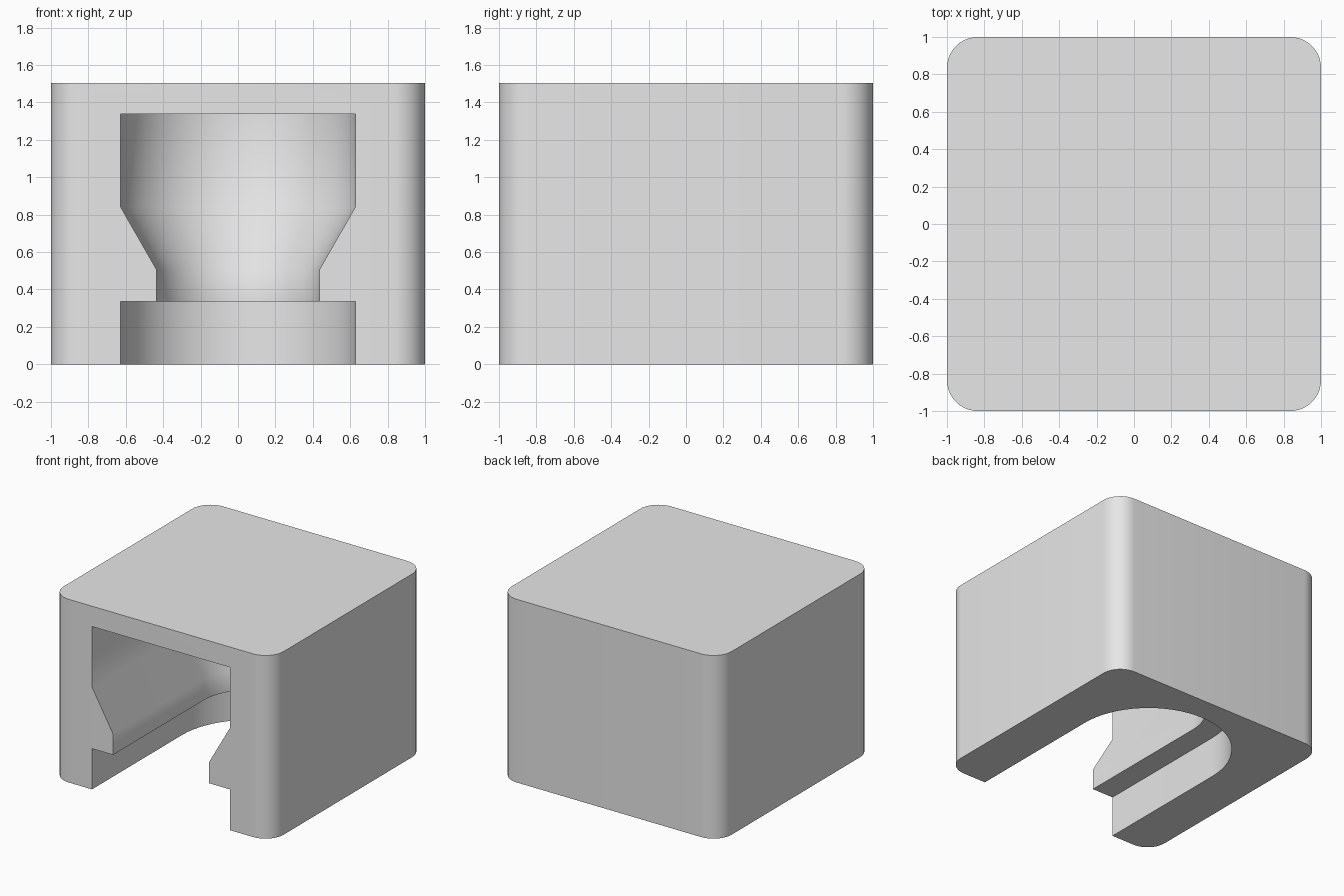
import bpy
import bmesh
from math import pi, sin, cos, radians

CORNER = 0.165      # rounding of the upright block corners
HEIGHT = 1.505
SLOT_Y = 0.17       # centre of the rounded slot end
WIDE, NECK = 0.627, 0.435
ARC = 32            # segments around the slot end

old = bpy.data.objects.get("Cube")
if old:
    bpy.data.objects.remove(old, do_unlink=True)

grey = bpy.data.materials.new("light grey")
grey.use_nodes = True
grey.diffuse_color = (0.8, 0.8, 0.8, 1)
grey.node_tree.nodes["Principled BSDF"].inputs["Base Color"].default_value = (0.8, 0.8, 0.8, 1)


def loft(name, rings):
    """Solid skinned through a stack of equal-length closed outlines."""
    bm = bmesh.new()
    loops = [[bm.verts.new(p) for p in ring] for ring in rings]
    n = len(loops[0])
    for low, high in zip(loops, loops[1:]):
        for i in range(n):
            j = (i + 1) % n
            bm.faces.new((low[i], low[j], high[j], high[i]))
    bm.faces.new(loops[0][::-1])
    bm.faces.new(loops[-1])
    bmesh.ops.recalc_face_normals(bm, faces=bm.faces)
    mesh = bpy.data.meshes.new(name)
    bm.to_mesh(mesh)
    bm.free()
    mesh.materials.append(grey)
    obj = bpy.data.objects.new(name, mesh)
    bpy.context.collection.objects.link(obj)
    return obj


def block_outline(z, steps=10):
    """Square with rounded corners."""
    c = 1 - CORNER
    points = []
    for k, (sx, sy) in enumerate([(1, 1), (-1, 1), (-1, -1), (1, -1)]):
        for s in range(steps + 1):
            a = (k + s / steps) * pi / 2
            points.append((sx * c + CORNER * cos(a), sy * c + CORNER * sin(a), z))
    return points


def slot_outline(r, z):
    """U shape open past the front, with a half-round back end."""
    arc = [(r * cos(pi * s / ARC), SLOT_Y + r * sin(pi * s / ARC), z) for s in range(ARC + 1)]
    return [(r, -1.2, z)] + arc + [(-r, -1.2, z)]


# Block
block = loft("slotted_block", [block_outline(0), block_outline(HEIGHT)])

# Slot: wide foot, narrow neck, flare and wide head
profile = [(WIDE, -0.2), (WIDE, 0.335), (NECK, 0.335), (NECK, 0.505), (WIDE, 0.84), (WIDE, 1.338)]
cutter = loft("slot_cutter", [slot_outline(r, z) for r, z in profile])
cutter.hide_render = True

cut = block.modifiers.new("slot", "BOOLEAN")
cut.operation = "DIFFERENCE"
cut.solver = "EXACT"
cut.object = cutter

bpy.ops.object.select_all(action="DESELECT")
block.select_set(True)
bpy.context.view_layer.objects.active = block
bpy.ops.object.modifier_apply(modifier=cut.name)
bpy.data.objects.remove(cutter, do_unlink=True)

# Smooth rounding, sharp rims
bpy.ops.object.shade_smooth_by_angle(angle=radians(35))
